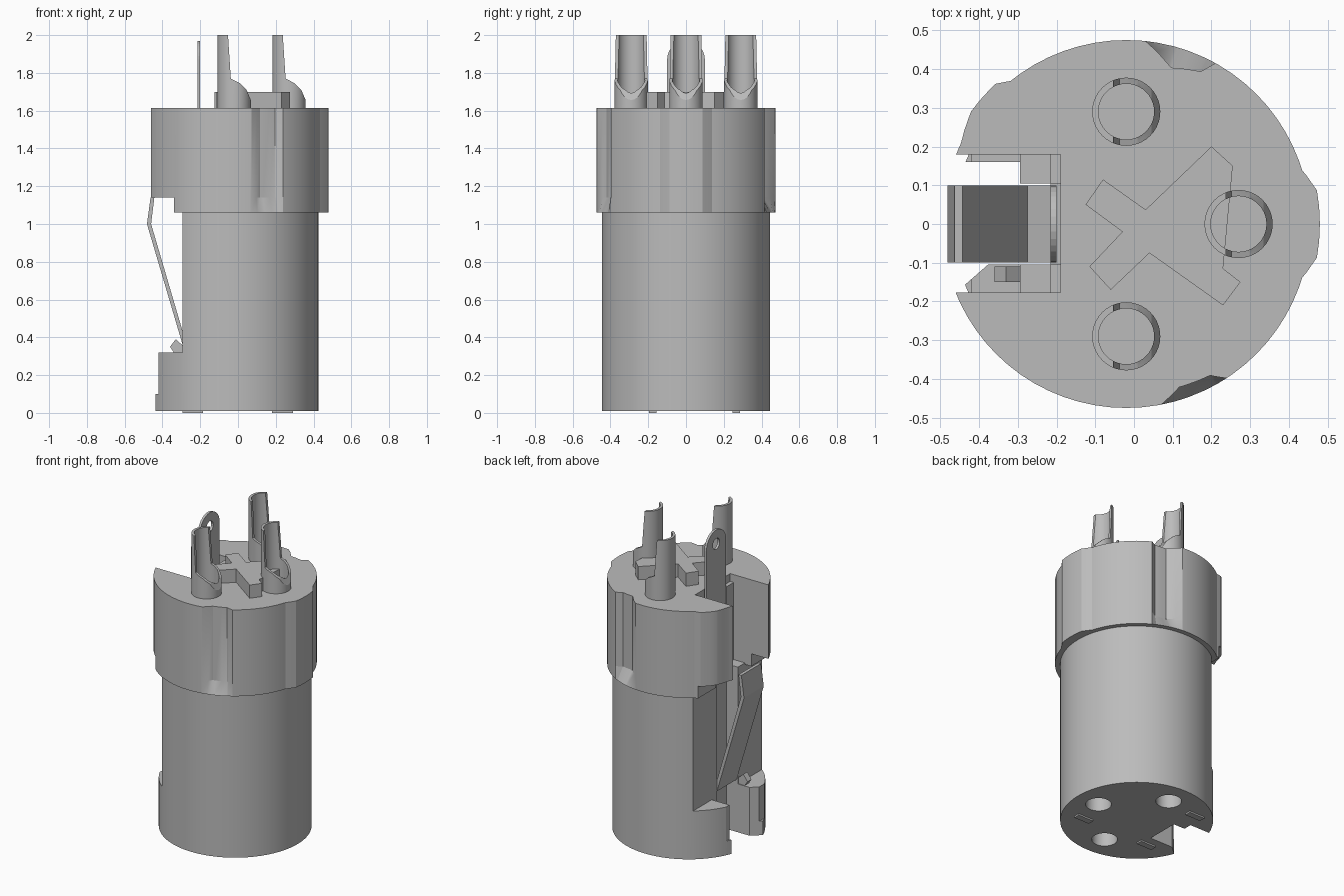
import bpy, bmesh, math
from mathutils import Vector

if "Cube" in bpy.data.objects:
    bpy.data.objects.remove(bpy.data.objects["Cube"])

CX = -0.02            # axis of the round parts
TOP = 1.615

grey = bpy.data.materials.new("light grey")
grey.use_nodes = True
grey.diffuse_color = (0.5, 0.5, 0.5, 1)
grey.node_tree.nodes["Principled BSDF"].inputs["Base Color"].default_value = (0.5, 0.5, 0.5, 1)


def loft(name, rings):
    """Closed solid through rings holding equal numbers of points."""
    bm = bmesh.new()
    rows = [[bm.verts.new(p) for p in ring] for ring in rings]
    n = len(rows[0])
    for a, b in zip(rows, rows[1:]):
        for i in range(n):
            j = (i + 1) % n
            bm.faces.new((a[i], a[j], b[j], b[i]))
    bm.faces.new(rows[0][::-1])
    bm.faces.new(rows[-1])
    bmesh.ops.recalc_face_normals(bm, faces=bm.faces)
    mesh = bpy.data.meshes.new(name)
    bm.to_mesh(mesh)
    bm.free()
    obj = bpy.data.objects.new(name, mesh)
    bpy.context.collection.objects.link(obj)
    mesh.materials.append(grey)
    return obj


def prism(name, points, z0, z1):
    return loft(name, [[(x, y, z) for x, y in points] for z in (z0, z1)])


def side_prism(name, points, y0, y1):
    return loft(name, [[(x, y, z) for x, z in points] for y in (y0, y1)])


def box(name, x0, x1, y0, y1, z0, z1):
    return prism(name, [(x0, y0), (x1, y0), (x1, y1), (x0, y1)], z0, z1)


def circle(x, y, r, n=32):
    return [(x + r * math.cos(math.tau * i / n), y + r * math.sin(math.tau * i / n)) for i in range(n)]


def cut(obj, *cutters):
    for c in cutters:
        mod = obj.modifiers.new("cut", "BOOLEAN")
        mod.operation = "DIFFERENCE"
        mod.solver = "EXACT"
        mod.object = c
        bpy.context.view_layer.objects.active = obj
        bpy.ops.object.modifier_apply(modifier=mod.name)
        bpy.data.objects.remove(c)


def smooth(obj):
    bpy.ops.object.select_all(action="DESELECT")
    obj.select_set(True)
    bpy.context.view_layer.objects.active = obj
    bpy.ops.object.shade_smooth_by_angle(angle=math.radians(20))


PINS = {"front": (CX, -0.29), "back": (CX, 0.29), "left": (0.27, 0)}

# Barrel: flat on the latch side, slotted, with socket holes underneath
body = prism("barrel", circle(CX, 0, 0.445, 72), 0.01, 1.07)
cut(body,
    box("flat", -1, -0.295, -1, 1, 0.32, 1.2),
    box("step", -1, -0.42, -1, 1, 0.1, 0.4),
    box("slot", -1, -0.215, -0.105, 0.105, -0.1, 1.2),
    prism("wide_slot", [(-0.295, -0.09), (-0.36, -0.09), (-0.44, -0.16), (-0.6, -0.16),
                        (-0.6, 0.16), (-0.295, 0.16)], -0.1, 0.5))
for x, y in PINS.values():
    cut(body, prism("socket", circle(x, y, 0.075), -0.1, 0.9))
smooth(body)

# Collar: key bumps and grooves given as (angle, radius)
BUMPS = [(-17, 0.475), (-10, 0.5), (10, 0.5), (17, 0.475), (129, 0.475),
         (133, 0.495), (144, 0.495), (154, 0.475)]
GROOVES = [(-79, 0.475), (-72, 0.443), (-61, 0.447), (-57, 0.475),
           (61, 0.475), (64, 0.438), (74, 0.42), (84, 0.475)]


def outline(angle, table):
    for (a, r), (b, s) in zip(table, table[1:]):
        if a <= angle <= b:
            return r + (s - r) * (angle - a) / (b - a)
    return 0.475


def collar_ring(z, grooved):
    corners = {a for a, r in BUMPS + GROOVES}
    steps = sorted(corners | set(range(-180, 180, 5)))
    pts = []
    for a in steps:
        r = outline(a, BUMPS)
        if grooved:
            r += outline(a, GROOVES) - 0.475
        t = math.radians(a)
        pts.append((CX + r * math.cos(t), r * math.sin(t), z))
    return pts


collar = loft("collar", [collar_ring(1.06, False), collar_ring(1.14, True), collar_ring(TOP, True)])
cut(collar,
    box("notch", -1, -0.19, -0.177, 0.179, 1, 2),
    box("relief", -1, -0.34, -1, 1, 1, 1.14))
smooth(collar)

# Raised cross on the top face
prism("top_cross", [(-0.08, 0.115), (0.03, 0.037), (0.2, 0.2), (0.255, 0.15), (0.23, -0.115),
                    (0.275, -0.15), (0.23, -0.21), (0.04, -0.075), (-0.06, -0.17),
                    (-0.115, -0.11), (-0.03, -0.02), (-0.125, 0.05)], TOP - 0.02, 1.7)

# Solder cups, open toward +x
for side, (x, y) in PINS.items():
    cup = prism(side + "_solder_cup", circle(x, y, 0.088, 40), TOP - 0.05, 2)
    scoop = [(-0.035, 2.1), (-0.033, 2), (-0.018, 1.77), (0.03, 1.745), (0.065, 1.71),
             (0.082, 1.67), (0.1, 1.63), (0.2, 1.63), (0.2, 2.1)]
    cut(cup,
        prism("bore", circle(x, y, 0.072, 40), 1.65, 2.1),
        side_prism("scoop", [(x + u, z) for u, z in scoop], y - 0.2, y + 0.2))
    smooth(cup)

# Ground tab with a round end and an eyelet
arc = [(0.1 * math.cos(math.pi * i / 16), 1.87 + 0.1 * math.sin(math.pi * i / 16)) for i in range(17)]
shape = [(-0.1, 0.33), (0.1, 0.33)] + arc
tab = loft("ground_tab", [[(x, y, z) for y, z in shape] for x in (-0.215, -0.2)])
cut(tab, loft("eyelet", [[(x, y, z) for y, z in circle(0, 1.88, 0.035, 20)] for x in (-0.3, -0.1)]))

# Spring latch bent up from the foot of the tab
side_prism("spring_latch", [(-0.2, 0.33), (-0.29, 0.35), (-0.482, 1.0), (-0.463, 1.14),
                            (-0.443, 1.14), (-0.46, 1.0), (-0.275, 0.37), (-0.2, 0.35)], -0.1, 0.1)

# Small stop beside the latch foot
side_prism("latch_stop", [(-0.34, 0.32), (-0.36, 0.35), (-0.33, 0.39), (-0.285, 0.35), (-0.285, 0.32)], -0.15, -0.11)

# Back plate of the notch
for s in (-1, 1):
    box("notch_rail", -0.215, -0.185, min(s * 0.105, s * 0.18), max(s * 0.105, s * 0.18), 1.06, TOP - 0.05)

# Thin blank pads beside the sockets
for x, y in ((-0.24, -0.175), (-0.24, 0.265), (0.235, -0.175)):
    box("base_pad", x - 0.055, x + 0.055, y - 0.02, y + 0.02, 0, 0.015)
